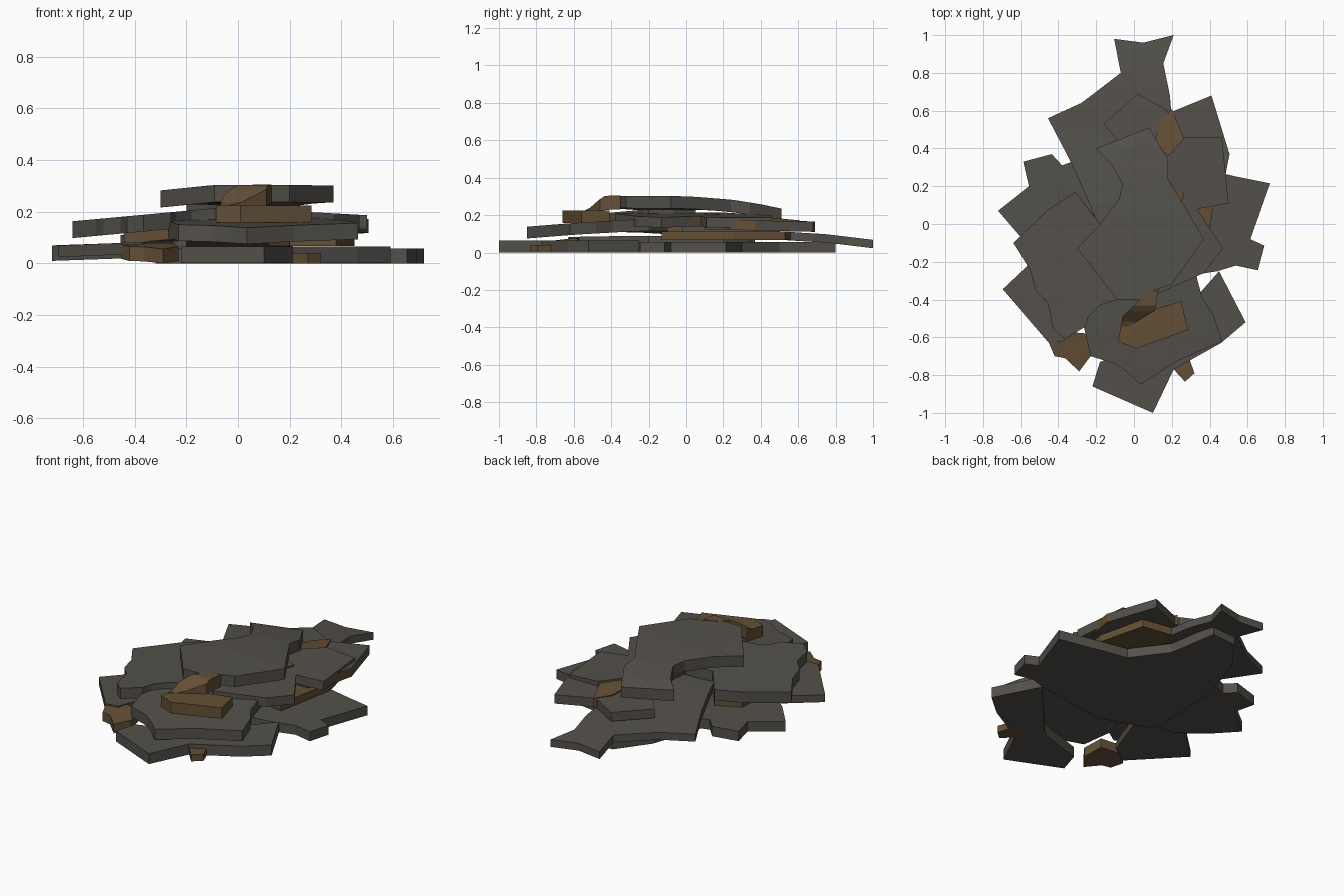
import bpy, bmesh

if "Cube" in bpy.data.objects:
    bpy.data.objects.remove(bpy.data.objects["Cube"])


def material(name, rgb):
    m = bpy.data.materials.new(name)
    m.diffuse_color = (*rgb, 1)
    m.use_nodes = True
    m.node_tree.nodes["Principled BSDF"].inputs["Base Color"].default_value = m.diffuse_color
    return m


SLATE = material("slate grey", (0.088, 0.081, 0.070))
RUST = material("rusty brown", (0.125, 0.078, 0.036))


def slab(name, pts, top, thick, rusty=False, rust_sides=None):
    """Broken stone plate: outline in x/y, top height function, thickness.
    rust_sides = (y0, y1) stains the edges facing +x in that range."""
    if not callable(top):
        level = top
        top = lambda x, y: level
    bm = bmesh.new()
    f = bm.faces.new([bm.verts.new((x, y, 0)) for x, y in pts])
    f.normal_update()
    if f.normal.z < 0:
        f.normal_flip()
    bmesh.ops.triangulate(bm, faces=bm.faces[:])
    # cross cuts so that plates can sag
    y0, y1 = min(p[1] for p in pts), max(p[1] for p in pts)
    for i in range(1, 8):
        bmesh.ops.bisect_plane(bm, geom=bm.verts[:] + bm.edges[:] + bm.faces[:],
                               plane_co=(0, y0 + (y1 - y0) * i / 8, 0), plane_no=(0, 1, 0))
    for v in bm.verts:
        v.co.z = top(v.co.x, v.co.y) - thick
    ext = bmesh.ops.extrude_face_region(bm, geom=bm.faces[:], use_keep_orig=True)
    for v in ext["geom"]:
        if isinstance(v, bmesh.types.BMVert):
            v.co.z += thick
    bmesh.ops.recalc_face_normals(bm, faces=bm.faces[:])
    bm.normal_update()
    for f in bm.faces:
        c = f.calc_center_median()
        if rust_sides and f.normal.x > 0.3 and rust_sides[0] < c.y < rust_sides[1]:
            f.material_index = 1
    me = bpy.data.meshes.new(name)
    bm.to_mesh(me)
    bm.free()
    for m in ((RUST, RUST) if rusty else (SLATE, RUST)):
        me.materials.append(m)
    ob = bpy.data.objects.new(name, me)
    bpy.context.collection.objects.link(ob)


def ramp(t, *keys):
    """Piecewise linear height."""
    for (a, za), (b, zb) in zip(keys, keys[1:]):
        if t <= b:
            return za + (zb - za) * max(0, (t - a) / (b - a))
    return keys[-1][1]


# ground layer
slab("base_right", [(.72, .215), (.545, .25), (.46, .27), (.3, .3), (.15, .5), (.1, .80),
                    (-.06, .79), (-.2, .6), (-.3, .3), (-.32, -.2), (0, -.32), (.44, -.25),
                    (.54, -.22), (.655, -.245), (.69, -.115), (.615, -.08)], .057, .057)
slab("base_left", [(-.585, .33), (-.435, .37), (-.38, .31), (-.30, .34), (-.2, .2), (-.2, -.2),
                   (-.45, -.2), (-.6, -.07), (-.72, .07), (-.555, .2)],
     lambda x, y: .095 + .035 * x, .06)
slab("base_front_left", [(-.52, -.18), (-.695, -.345), (-.45, -.63), (-.37, -.62), (-.32, -.5),
                         (-.25, -.3), (-.3, -.1)], lambda x, y: .10 + .045 * x, .045)
slab("base_front", [(-.18, -.73), (-.22, -.86), (.1, -1), (.21, -.77), (.46, -.63), (.59, -.52),
                    (.45, -.25), (.3, -.42), (.1, -.64)], .065, .064)
slab("rust_chip_left", [(-.45, -.63), (-.42, -.70), (-.365, -.71), (-.29, -.78), (-.23, -.70),
                        (-.25, -.58), (-.36, -.57)],
     lambda x, y: ramp(y, (-.78, .056), (-.57, .08)), .056, rusty=True)
slab("rust_chip_right", [(.21, -.77), (.27, -.835), (.32, -.79), (.28, -.68), (.2, -.7)], .04, .04, rusty=True)

# second layer
slab("back_slab", [(-.105, .98), (.05, .96), (.21, 1), (.155, .85), (.19, .68), (.22, .3), (.1, -.02),
                   (-.18, -.02), (-.265, .175), (-.34, .34), (-.455, .56), (-.28, .64), (-.2, .70),
                   (-.07, .80)],
     lambda x, y: ramp(y, (.1, .145), (.55, .11), (.75, .098), (1, .068)), .045)
slab("rust_right_plate", [(.45, .25), (.38, .53), (.2, .56), (.12, .3), (.2, -.1), (.38, -.13)],
     .112, .045, rusty=True)
slab("rust_left_plate", [(-.30, .155), (-.43, .07), (-.44, -.1), (-.2, -.1), (-.2, .03)],
     lambda x, y: .157 + .092 * x, .04, rusty=True)
slab("back_right_slab", [(.41, .68), (.19, .59), (.13, .42), (.2, .1), (.4, .1), (.48, .24),
                         (.505, .37)], lambda x, y: ramp(y, (.1, .178), (.68, .165)), .054,
     rust_sides=(.2, .38))
slab("front_slab", [(-.27, -.52), (-.23, -.70), (-.1, -.74), (-.03, -.79), (.035, -.85), (.22, -.73),
                    (.465, -.62), (.42, -.48), (.36, -.39), (.31, -.2), (.2, -.1), (-.1, -.1),
                    (-.2, -.3)], lambda x, y: ramp(y, (-.85, .138), (-.6, .158), (-.25, .178)), .063)

# third layer
slab("left_slab", [(-.64, -.10), (-.55, -.24), (-.52, -.35), (-.455, -.42), (-.43, -.55), (-.365, -.61),
                   (-.26, -.545), (-.24, -.49), (-.18, -.43), (-.09, -.40), (.1, -.2), (.05, .05),
                   (-.18, 0), (-.31, .17), (-.45, .08)],
     lambda x, y: .222 + .092 * x, .065)
slab("right_slab", [(.18, .36), (.27, .46), (.465, .46), (.5, .11), (.335, .08), (.47, -.13), (.37, -.26),
                    (.1, -.38), (-.05, -.2), (0, .2)],
     lambda x, y: .214 - .055 * x, .055, rust_sides=(0, .1))
slab("small_back_slab", [(-.16, .53), (.02, .69), (.18, .6), (.2, .3), (.05, .3), (-.08, .43)],
     lambda x, y: ramp(y, (.3, .185), (.69, .165)), .055)
slab("rust_back_chip", [(.11, .41), (.13, .53), (.20, .61), (.265, .45), (.19, .36)],
     lambda x, y: ramp(y, (.36, .195), (.61, .172)), .06, rusty=True)
slab("rust_side_chip", [(.2, .10), (.25, .105), (.265, .16), (.2, .18)], .208, .06, rusty=True)
slab("rust_front_block", [(-.085, -.62), (-.06, -.5), (.11, -.45), (.25, -.41),
                          (.285, -.56), (.01, -.66)], .224, .066, rusty=True)
slab("rust_front_prong", [(-.075, -.57), (-.06, -.49), (.06, -.37), (.13, -.35), (.11, -.46), (.04, -.5)],
     lambda x, y: ramp(y, (-.53, .225), (-.44, .303), (-.3, .306)), .075, rusty=True)

# top plate
slab("top_slab", [(-.20, .40), (-.12, .32), (-.06, .21), (-.08, .13), (-.18, 0), (-.30, -.13), (-.09, -.40),
                  (.06, -.40), (.11, -.35), (.20, -.32), (.37, -.08), (.18, .24), (.18, .34), (.08, .51)],
     lambda x, y: ramp(y, (-.4, .303), (0, .302), (.25, .282), (.4, .258), (.51, .235)) + min(0, x + .1) * .1,
     .066)
